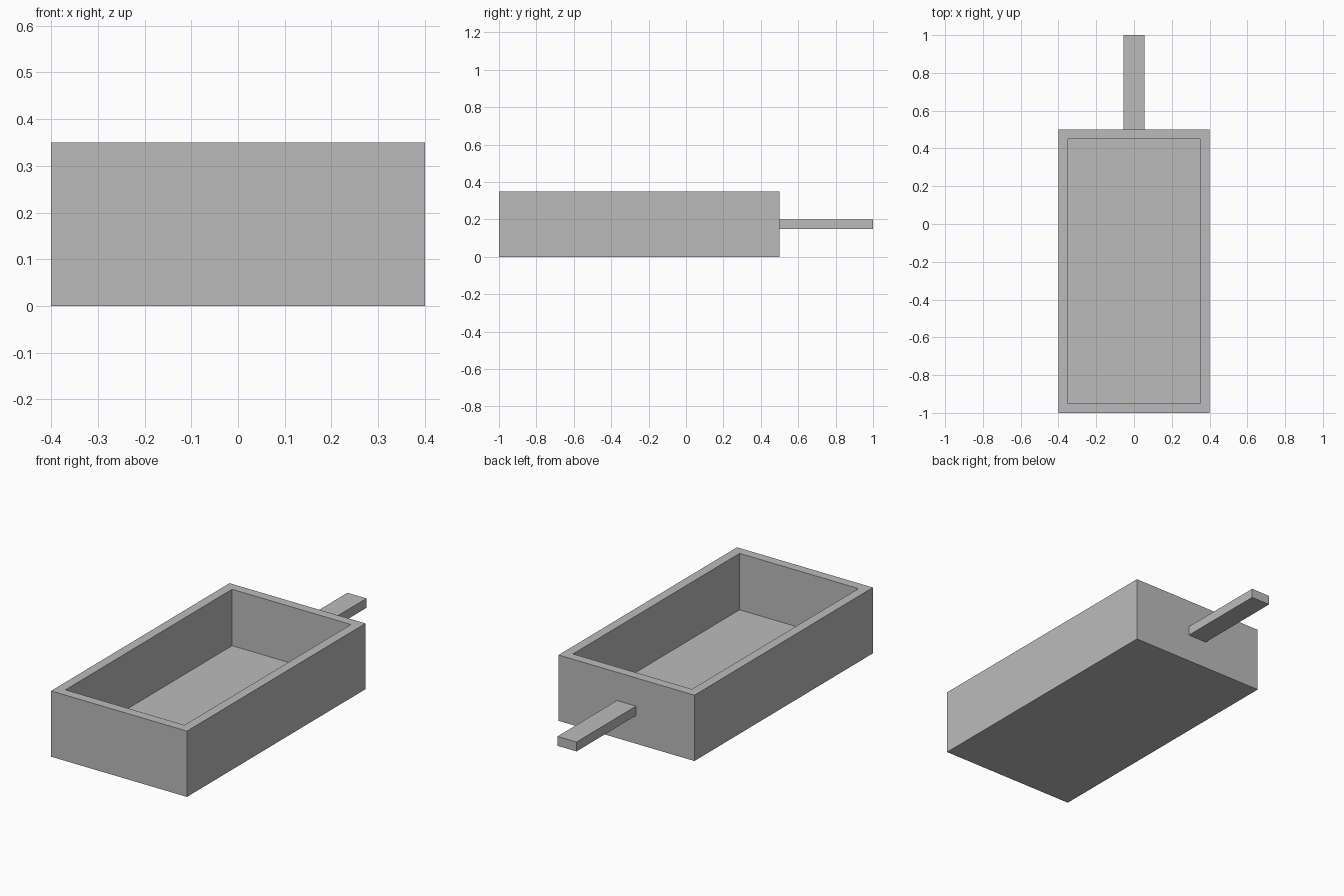
import bpy
import bmesh
from mathutils import Matrix, Vector

cube = bpy.data.objects.get("Cube")
if cube:
    bpy.data.objects.remove(cube, do_unlink=True)

grey = bpy.data.materials.new("plain_grey")
grey.use_nodes = True
colour = (0.5, 0.5, 0.5, 1)
grey.diffuse_color = colour
grey.node_tree.nodes["Principled BSDF"].inputs["Base Color"].default_value = colour


def box(name, low, high, wall=0, floor=0):
    """Box between two corners, hollowed from the top when wall is set."""
    low, high = Vector(low), Vector(high)
    bm = bmesh.new()
    place = Matrix.Translation((low + high) / 2) @ Matrix.Diagonal((*(high - low), 1))
    bmesh.ops.create_cube(bm, size=1, matrix=place)
    if wall:
        top = max(bm.faces, key=lambda f: f.calc_center_median().z)
        bmesh.ops.inset_region(bm, faces=[top], thickness=wall, use_even_offset=True)
        # Push the inset face down to make the cavity
        down = bmesh.ops.extrude_discrete_faces(bm, faces=[top])["faces"][0]
        for v in down.verts:
            v.co.z = low.z + floor
    bmesh.ops.recalc_face_normals(bm, faces=bm.faces)
    mesh = bpy.data.meshes.new(name)
    bm.to_mesh(mesh)
    bm.free()
    mesh.materials.append(grey)
    obj = bpy.data.objects.new(name, mesh)
    bpy.context.collection.objects.link(obj)
    return obj


# Open tray and the flat handle at its back
box("tray", (-0.4, -1, 0), (0.4, 0.5, 0.35), wall=0.05, floor=0.05)
box("handle", (-0.056, 0.5, 0.15), (0.056, 1, 0.2))
